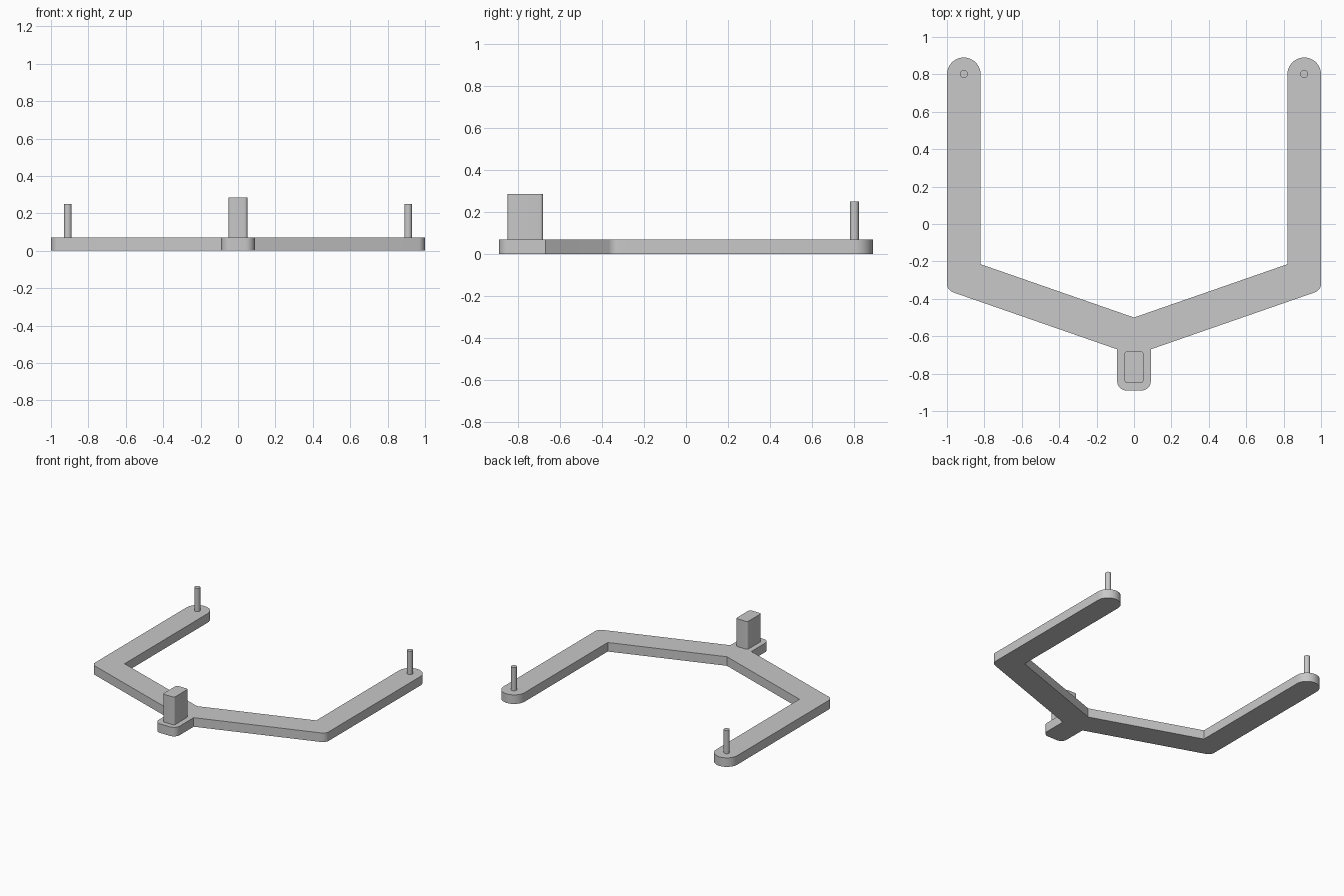
import bpy, bmesh, math
from mathutils import Vector

cube = bpy.data.objects.get("Cube")
if cube:
    bpy.data.objects.remove(cube, do_unlink=True)

grey = bpy.data.materials.new("light grey")
grey.use_nodes = True
colour = (0.58, 0.58, 0.58, 1)
grey.diffuse_color = colour
grey.node_tree.nodes["Principled BSDF"].inputs["Base Color"].default_value = colour


def rounded_outline(corners, steps=10):
    """Round each (x, y, radius) corner of a closed outline."""
    result = []
    for i, (x, y, radius) in enumerate(corners):
        p = Vector((x, y))
        if radius == 0:
            result.append(p)
            continue
        a = (Vector(corners[i - 1][:2]) - p).normalized()
        b = (Vector(corners[(i + 1) % len(corners)][:2]) - p).normalized()
        half = a.angle(b) / 2
        centre = p + (a + b).normalized() * radius / math.sin(half)
        start = (p + a * radius / math.tan(half) - centre).normalized()
        end = (p + b * radius / math.tan(half) - centre).normalized()
        result += [centre + radius * start.slerp(end, k / steps)
                   for k in range(steps + 1)]
    # Drop points that coincide where two arcs meet
    return [q for i, q in enumerate(result) if (q - result[i - 1]).length > 1e-4]


def finish(obj):
    obj.data.materials.append(grey)
    bpy.ops.object.select_all(action="DESELECT")
    obj.select_set(True)
    bpy.context.view_layer.objects.active = obj
    bpy.ops.object.shade_smooth_by_angle(angle=math.radians(30))


def extrude_outline(name, outline, bottom, top):
    bm = bmesh.new()
    face = bm.faces.new([bm.verts.new((x, y, bottom)) for x, y in outline])
    moved = bmesh.ops.extrude_face_region(bm, geom=[face])["geom"]
    verts = [v for v in moved if isinstance(v, bmesh.types.BMVert)]
    bmesh.ops.translate(bm, verts=verts, vec=(0, 0, top - bottom))
    bmesh.ops.recalc_face_normals(bm, faces=bm.faces)
    # Keep the concave caps clean
    bmesh.ops.triangulate(bm, faces=[f for f in bm.faces if len(f.verts) > 4])
    mesh = bpy.data.meshes.new(name)
    bm.to_mesh(mesh)
    bm.free()
    obj = bpy.data.objects.new(name, mesh)
    bpy.context.collection.objects.link(obj)
    finish(obj)


THICK = 0.07

# Forked base plate: one half of the outline, mirrored across x
half_outline = [
    (0.09, -0.89, 0.05), (0.09, -0.67, 0), (1.0, -0.354, 0.05),
    (1.0, 0.89, 0.09), (0.82, 0.89, 0.09), (0.82, -0.215, 0),
]
mirrored = [(-x, y, r) for x, y, r in reversed(half_outline)]
plate = half_outline + [(0, -0.5, 0)] + mirrored
extrude_outline("base_plate", rounded_outline(plate), 0, THICK)

# Upright block on the front tab
block = [(0.05, -0.85, 0.015), (0.05, -0.68, 0.015),
         (-0.05, -0.68, 0.015), (-0.05, -0.85, 0.015)]
extrude_outline("front_block", rounded_outline(block, 6), THICK, 0.285)

# Thin pegs at the arm ends
for side, x in (("left", 0.91), ("right", -0.91)):
    height = 0.25 - THICK
    bpy.ops.mesh.primitive_cylinder_add(vertices=32, radius=0.021, depth=height,
                                        location=(x, 0.802, THICK + height / 2))
    peg = bpy.context.object
    peg.name = side + "_peg"
    finish(peg)
